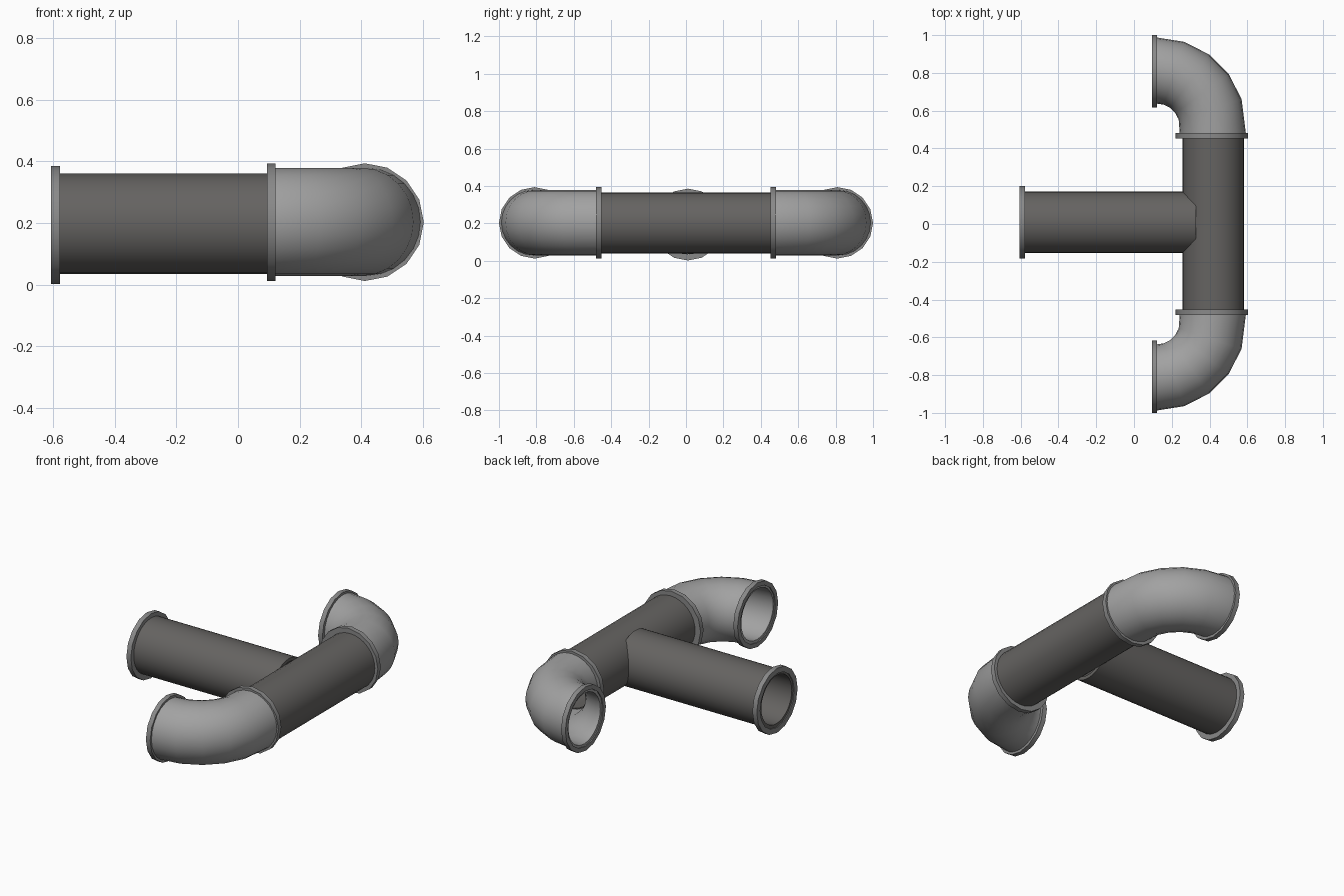
import bpy, bmesh, math
from mathutils import Vector

if "Cube" in bpy.data.objects:
    bpy.data.objects.remove(bpy.data.objects["Cube"])


def material(name, rgb):
    m = bpy.data.materials.new(name)
    m.diffuse_color = (*rgb, 1)
    m.use_nodes = True
    m.node_tree.nodes["Principled BSDF"].inputs["Base Color"].default_value = m.diffuse_color
    return m


DARK = material("dark_grey", (0.13, 0.125, 0.12))
MID = material("mid_grey", (0.25, 0.25, 0.25))
LIGHT = material("light_grey", (0.36, 0.36, 0.36))


def sweep(name, stations, r_out, r_in, sides, mat, mirror=False):
    """Hollow tube through (centre, direction) stations lying in a horizontal plane."""
    bm = bmesh.new()
    up = Vector((0, 0, 1))
    rows = []
    for c, d in stations:
        side = up.cross(Vector(d).normalized())
        rings = []
        for r in (r_out, r_in):
            rings.append([bm.verts.new(Vector(c) + r * (math.cos(a) * side + math.sin(a) * up))
                          for a in (2 * math.pi * k / sides for k in range(sides))])
        rows.append(rings)
    # outer skin forwards, inner skin backwards, closed into a loop
    loop = [r[0] for r in rows] + [r[1] for r in reversed(rows)]
    for i, ring in enumerate(loop):
        nxt = loop[(i + 1) % len(loop)]
        for k in range(sides):
            j = (k + 1) % sides
            bm.faces.new((ring[k], ring[j], nxt[j], nxt[k]))
    bmesh.ops.recalc_face_normals(bm, faces=bm.faces)
    me = bpy.data.meshes.new(name)
    bm.to_mesh(me)
    bm.free()
    me.materials.append(mat)
    ob = bpy.data.objects.new(name, me)
    bpy.context.collection.objects.link(ob)
    bpy.ops.object.select_all(action='DESELECT')
    bpy.context.view_layer.objects.active = ob
    ob.select_set(True)
    bpy.ops.object.shade_smooth_by_angle(angle=math.radians(35))
    if mirror:
        mod = ob.modifiers.new("mirror", 'MIRROR')
        mod.use_axis = (False, True, False)
        mod.use_mirror_merge = False
    return ob


def straight(name, start, end, *args, **kw):
    d = Vector(end) - Vector(start)
    return sweep(name, [(start, d), (end, d)], *args, **kw)


# straight pipes forming the T
straight("cross_pipe", (0.42, -0.475, 0.202), (0.42, 0.485, 0.202), 0.163, 0.143, 32, DARK)
straight("branch_pipe", (-0.602, 0.009, 0.198), (0.328, 0.009, 0.198), 0.163, 0.143, 32, DARK)

# elbows at both ends of the cross pipe
bend, radius, z = Vector((0.12, 0.515)), 0.2975, 0.204
path = [((0.10, bend.y + radius, z), (1, 0, 0))]
for i in range(6):
    a = math.radians(18 * i)
    y = bend.y + radius * math.cos(a) if i < 5 else 0.478
    path.append(((bend.x + radius * math.sin(a), y, z), (math.cos(a), -math.sin(a), 0)))
sweep("elbow", path, 0.175, 0.15, 24, LIGHT, mirror=True)

# collars
straight("branch_collar", (-0.607, 0.01, 0.194), (-0.578, 0.01, 0.194), 0.192, 0.16, 16, MID)
straight("elbow_mouth_collar", (0.094, 0.809, 0.203), (0.122, 0.809, 0.203), 0.191, 0.165, 16, MID, mirror=True)
straight("elbow_joint_collar", (0.412, 0.453, 0.203), (0.412, 0.481, 0.203), 0.191, 0.155, 16, MID, mirror=True)
